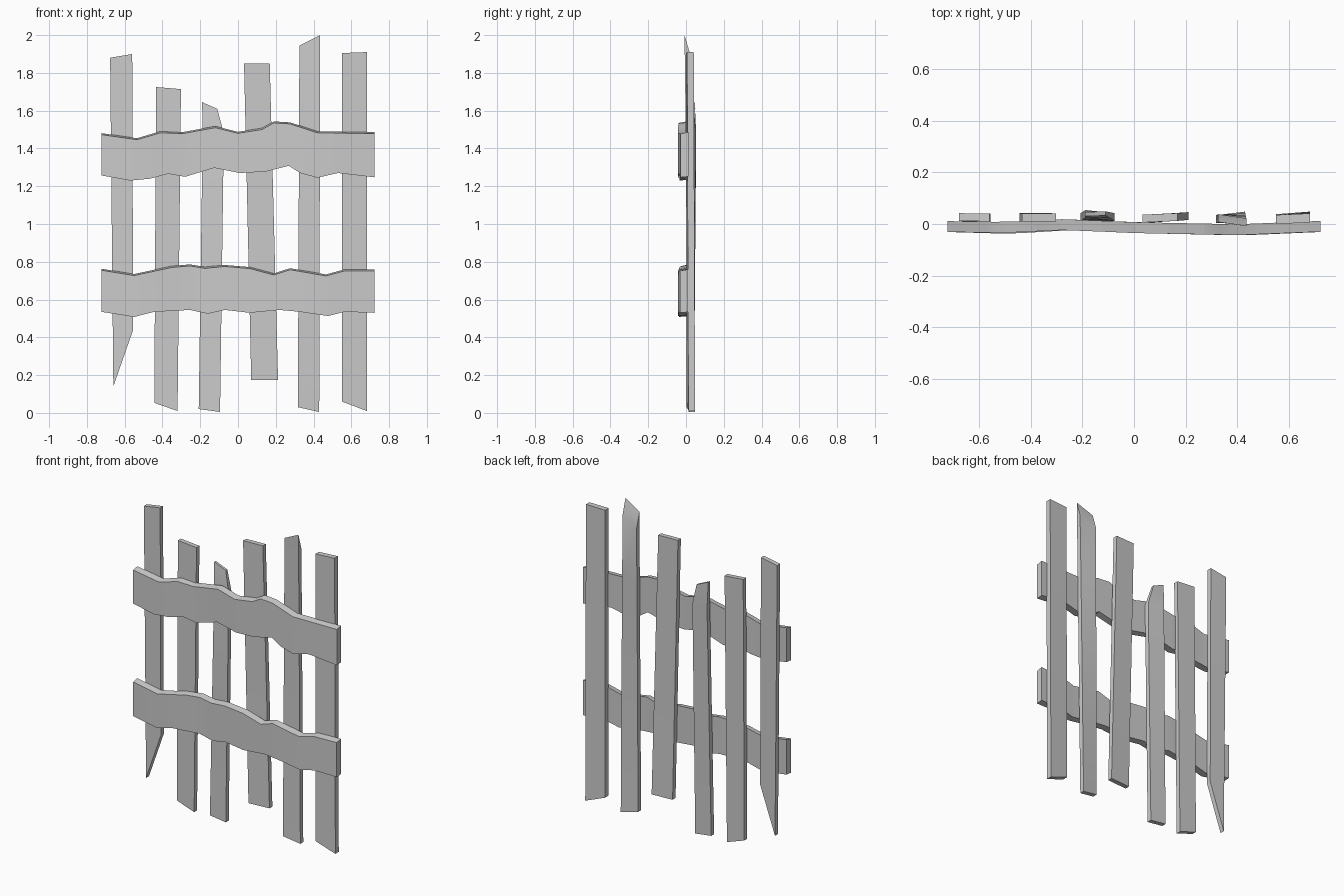
import bpy

if "Cube" in bpy.data.objects:
    bpy.data.objects.remove(bpy.data.objects["Cube"])


def loft(name, rings):
    """Skin a list of four-point rings and cap both ends."""
    verts = [p for r in rings for p in r]
    n = len(rings)
    faces = [(4*i + j, 4*i + (j+1) % 4, 4*i + 4 + (j+1) % 4, 4*i + 4 + j)
             for i in range(n-1) for j in range(4)]
    faces += [(3, 2, 1, 0), tuple(4*(n-1) + j for j in range(4))]
    me = bpy.data.meshes.new(name)
    me.from_pydata(verts, [], faces)
    ob = bpy.data.objects.new(name, me)
    bpy.context.collection.objects.link(ob)
    bpy.ops.object.select_all(action='DESELECT')
    ob.select_set(True)
    bpy.context.view_layer.objects.active = ob
    bpy.ops.object.mode_set(mode='EDIT')
    bpy.ops.mesh.select_all(action='SELECT')
    bpy.ops.mesh.normals_make_consistent(inside=False)
    bpy.ops.object.mode_set(mode='OBJECT')
    bpy.ops.object.shade_smooth_by_angle(angle=0.5)
    return ob


def interp(pts, x):
    for (x0, v0), (x1, v1) in zip(pts, pts[1:]):
        if x <= x1:
            return v0 + (v1 - v0) * (x - x0) / (x1 - x0)
    return pts[-1][1]


def picket(name, sections, back_drop=0.0, steps=4):
    """Sections: left x,z,y, right x,z,y (y = front face), thickness."""
    params = [sections[0]]
    for a, b in zip(sections, sections[1:]):
        params += [[u + (v-u)*k/steps for u, v in zip(a, b)]
                   for k in range(1, steps+1)]
    rings = []
    for i, (xl, zl, yl, xr, zr, yr, t) in enumerate(params):
        d = back_drop if i == len(params)-1 else 0
        rings.append([(xl, yl, zl), (xr, yr, zr),
                      (xr, yr+t, zr-d), (xl, yl+t, zl-d)])
    return loft(name, rings)


def rail(name, top, bottom, bow):
    """Wavy board: top and bottom edge profiles plus front-back bow."""
    xs = sorted({x for x, _ in top + bottom})
    rings = []
    for x in xs:
        zt, zb, y = interp(top, x), interp(bottom, x), interp(bow, x)
        rings.append([(x, y-.021, zb), (x, y+.021, zb+.004),
                      (x, y+.021, zt+.008), (x, y-.021, zt)])
    return loft(name, rings)


# Upright pickets, left to right
picket("picket_1", [(-.66, .14, .01, -.555, .44, .01, .03),
                    (-.677, 1.88, .012, -.56, 1.90, .01, .03)])
picket("picket_2", [(-.443, .053, .012, -.32, .01, .012, .03),
                    (-.434, 1.725, .01, -.302, 1.714, .01, .03)])
picket("picket_3", [(-.208, .02, .012, -.095, .005, .012, .03),
                    (-.187, 1.48, .024, -.075, 1.48, .012, .03),
                    (-.19, 1.645, .03, -.11, 1.61, .033, .016)], steps=2)
picket("picket_4", [(.07, .175, .006, .212, .175, .016, .03),
                    (.032, 1.85, .006, .168, 1.85, .012, .03)])
picket("picket_5", [(.317, .03, .003, .43, .005, .018, .03),
                    (.325, 1.945, .008, .435, 2.0, -.008, .03)], back_drop=.1)
picket("picket_6", [(.55, .06, .003, .682, .01, .013, .035),
                    (.55, 1.905, 0, .682, 1.91, .006, .035)])

# Wavy cross rails on the front
rail("upper_rail",
     [(-.723, 1.473), (-.535, 1.446), (-.41, 1.483), (-.296, 1.478), (-.12, 1.51),
      (0, 1.48), (.127, 1.5), (.19, 1.535), (.275, 1.53), (.42, 1.483), (.723, 1.478)],
     [(-.723, 1.257), (-.57, 1.23), (-.465, 1.24), (-.37, 1.266), (-.28, 1.25),
      (-.127, 1.297), (.01, 1.27), (.143, 1.277), (.27, 1.308), (.328, 1.27),
      (.42, 1.245), (.53, 1.27), (.723, 1.247)],
     [(-.723, -.01), (-.5, -.013), (-.27, -.002), (0, -.014), (.4, -.022), (.723, -.009)])
rail("lower_rail",
     [(-.723, .755), (-.55, .727), (-.35, .77), (-.254, .778), (-.175, .765),
      (-.07, .775), (.063, .764), (.19, .73), (.275, .758), (.465, .725),
      (.566, .752), (.723, .752)],
     [(-.723, .535), (-.55, .508), (-.444, .535), (-.254, .545), (-.16, .525),
      (-.07, .545), (.063, .53), (.22, .545), (.33, .535), (.476, .513),
      (.566, .535), (.723, .53)],
     [(-.723, -.01), (-.48, -.017), (-.25, -.003), (0, -.014), (.42, -.023), (.723, -.01)])
